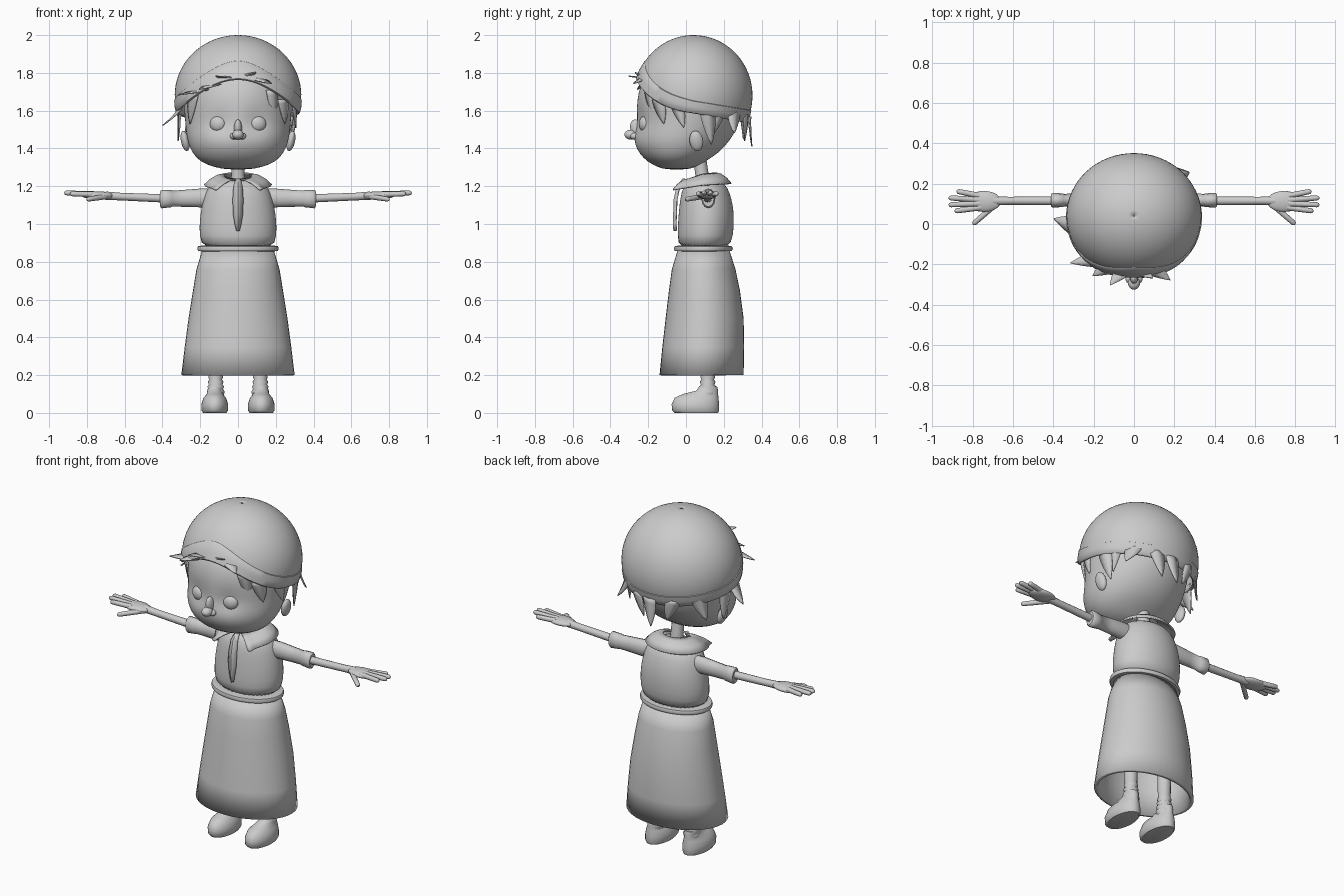
import bpy
import math
from math import sin, cos, pi, radians
from mathutils import Vector

old = bpy.data.objects.get("Cube")
if old:
    bpy.data.objects.remove(old)

grey = bpy.data.materials.new("plain_grey")
grey.use_nodes = True
tone = (0.6, 0.6, 0.6, 1)
grey.diffuse_color = tone
grey.node_tree.nodes["Principled BSDF"].inputs["Base Color"].default_value = tone


def finish(ob, thick=0, sub=0, angle=50):
    ob.data.materials.append(grey)
    if thick:
        m = ob.modifiers.new("thickness", "SOLIDIFY")
        m.thickness = thick
        m.offset = -1
    if sub:
        m = ob.modifiers.new("smooth", "SUBSURF")
        m.levels = m.render_levels = sub
    bpy.ops.object.select_all(action="DESELECT")
    ob.select_set(True)
    bpy.context.view_layer.objects.active = ob
    if ob.type == "MESH":
        bpy.ops.object.shade_smooth_by_angle(angle=radians(angle))
    return ob


def grid(name, rows, closed=True, caps=False, **kw):
    """Skin a list of equally long rows of points."""
    n = len(rows[0])
    verts = [p for row in rows for p in row]
    faces = []
    for r in range(len(rows) - 1):
        for i in range(n if closed else n - 1):
            j = (i + 1) % n
            faces.append((r * n + i, r * n + j, r * n + n + j, r * n + n + i))
    if caps:
        faces.append(tuple(reversed(range(n))))
        faces.append(tuple(range(len(verts) - n, len(verts))))
    me = bpy.data.meshes.new(name)
    me.from_pydata(verts, [], faces)
    ob = bpy.data.objects.new(name, me)
    bpy.context.collection.objects.link(ob)
    return finish(ob, **kw)


def loft(name, rings, n=40, caps=True, **kw):
    """Rings are (height, half width, front y, back y), bottom first."""
    rows = []
    for z, rx, y0, y1 in rings:
        rows.append([(rx * cos(2 * pi * i / n),
                      (y0 + y1) / 2 + (y1 - y0) / 2 * sin(2 * pi * i / n), z)
                     for i in range(n)])
    return grid(name, rows, caps=caps, **kw)


def tube(name, pts, radii, loc=(0, 0, 0), scale=(1, 1, 1)):
    cu = bpy.data.curves.new(name, "CURVE")
    cu.dimensions = "3D"
    cu.bevel_depth = 1
    cu.bevel_resolution = 4
    cu.use_fill_caps = True
    sp = cu.splines.new("POLY")
    sp.points.add(len(pts) - 1)
    for p, co, r in zip(sp.points, pts, radii):
        p.co = (*co, 1)
        p.radius = r
    sp.use_smooth = True
    ob = bpy.data.objects.new(name, cu)
    ob.location, ob.scale = loc, scale
    bpy.context.collection.objects.link(ob)
    return finish(ob)


def ball(name, loc, size, rot=(0, 0, 0)):
    bpy.ops.mesh.primitive_uv_sphere_add(segments=24, ring_count=14, location=loc, rotation=rot)
    ob = bpy.context.object
    ob.name = name
    ob.scale = size
    return finish(ob)


# Skirt, belt and bodice
loft("skirt", [(.2, .3, -.14, .305), (.35, .282, -.125, .308), (.5, .262, -.108, .305),
               (.65, .238, -.09, .285), (.76, .22, -.075, .262), (.86, .19, -.045, .23)],
     caps=False, thick=.02)
loft("belt", [(.855, .19, -.04, .22), (.858, .212, -.06, .243), (.87, .216, -.064, .248),
              (.882, .212, -.06, .243), (.886, .19, -.04, .22)])
loft("bodice", [(.86, .19, -.04, .23), (.94, .205, -.045, .25), (1.02, .204, -.042, .255),
                (1.1, .192, -.035, .25), (1.17, .172, -.025, .23), (1.21, .145, -.005, .21),
                (1.24, .08, .03, .16)], sub=1)
tube("neck", [(0, .09, 1.15), (0, .085, 1.26), (0, .07, 1.36)], [.05, .035, .035])

# Open collar with pointed front corners
rows = []
for t in (0, .35, .7, 1):
    row = []
    for i in range(41):
        a = radians(-86 + 352 * i / 40)
        f = max(0, -sin(a))
        rx, ry = .075 + .1 * t, .07 + .08 * t
        gap = .1 * t * f ** 6 * (1 if cos(a) > 0 else -1)
        z = 1.258 - .055 * t * t - .025 * f + .008 * max(0, sin(a))
        row.append((rx * cos(a) + gap, .085 + ry * sin(a), z))
    rows.append(row)
grid("collar", rows, closed=False, thick=.008)
rows = [[(-w, y, z), (0, y - .012, z), (w, y, z)] for z, w, y in
        ((1.235, .012, .0), (1.2, .02, -.03), (1.13, .025, -.045),
         (1.05, .022, -.048), (1.0, .012, -.05), (.965, .002, -.047))]
grid("neck_tie", rows, closed=False, thick=.008)

# Head, with softly sunken eye sockets
head = loft("head", [(1.288, .05, -.1, .0), (1.3, .13, -.15, .05), (1.33, .2, -.205, .1),
                     (1.37, .238, -.245, .165), (1.42, .262, -.272, .215),
                     (1.47, .273, -.275, .25), (1.52, .278, -.262, .275),
                     (1.57, .282, -.26, .292), (1.64, .288, -.262, .305),
                     (1.74, .275, -.245, .29), (1.85, .2, -.17, .22)], n=48, sub=1)
for v in head.data.vertices:
    if v.co.y < 0:
        dx, dz = (abs(v.co.x) - .1) / .06, (v.co.z - 1.535) / .045
        v.co.y += .022 * math.exp(-dx * dx - dz * dz)
ball("nose_bridge", (0, -.258, 1.5), (.022, .035, .055), (.35, 0, 0))
ball("nose_tip", (0, -.292, 1.473), (.03, .034, .026))
for s, side in ((1, "left"), (-1, "right")):
    ball(side + "_nostril", (s * .022, -.272, 1.465), (.02, .024, .018))
    ball(side + "_eye", (s * .108, -.222, 1.53), (.042, .026, .04), (0, 0, s * .3))
    ball(side + "_ear", (s * .28, .055, 1.44), (.022, .036, .055), (.15, s * .2, 0))

# Cap: a dome whose rim rises over the forehead, with a band along the rim
def rim(a):
    f = -sin(a)
    return 1.59 + .05 * f + .13 * max(0, f) ** 3


def dome(a, z, k=1.0):
    c = max(-1, min(1, (z - 1.68) / .32))
    r = math.sqrt(1 - c * c) * k
    return (.335 * r * cos(a), .04 + .312 * r * sin(a), z)


angles = [2 * pi * i / 64 for i in range(64)]
rows = []
for k in range(25):
    t = k / 24
    row = []
    for a in angles:
        end = math.acos((rim(a) - 1.68) / .32)
        row.append(dome(a, 1.68 + .32 * cos(end + (.01 - end) * t)))
    rows.append(row)
grid("cap", rows, thick=.012)
rows = [[dome(a, rim(a) + h * (1 + .5 * max(0, -sin(a))), k) for a in angles]
        for h, k in ((-.005, 1.0), (0, 1.022), (.03, 1.02), (.06, 1.012), (.064, .99))]
grid("cap_band", rows, thick=.006)

# Hair locks: angle, start height, drop, outward flare, width, sweep
locks = [(-128, 1.71, .03, .3, .09, -14), (-114, 1.74, .03, .22, .08, -9),
         (-100, 1.77, -.01, .25, .08, -8), (-84, 1.78, -.02, .12, .07, 10),
         (-72, 1.77, .03, .24, .08, 10), (-55, 1.71, .16, -.06, .07, 6),
         (-40, 1.66, .13, -.04, .08, 6), (-140, 1.68, .15, -.04, .08, -8),
         (-168, 1.62, .1, .28, .1, -10), (-185, 1.62, .18, .04, .09, -6),
         (-18, 1.64, .13, .0, .07, 8), (14, 1.6, .18, -.05, .08, 6),
         (28, 1.6, .13, -.08, .07, -6), (48, 1.6, .12, .15, .09, -8),
         (70, 1.58, .14, -.05, .08, 8), (88, 1.57, .16, .06, .08, 4),
         (115, 1.58, .13, -.05, .08, -8), (140, 1.6, .14, .05, .09, 8)]
for num, (ang, z0, drop, flare, width, sweep) in enumerate(locks):
    rows = []
    for k in range(7):
        t = k / 6
        a = radians(ang + sweep * t)
        r = .96 + flare * t ** 1.5
        mid = Vector((.32 * r * cos(a), .04 + .3 * r * sin(a), z0 - drop * t))
        out = Vector((cos(a), sin(a), 0))
        across = Vector((-sin(a), cos(a), 0)) * width * (1 - t ** 2) * .5
        rows.append([mid - across, mid + out * .012 * (1 - t), mid + across + across * .01])
    grid("hair_lock_%d" % num, rows, closed=False, thick=.006)

# Arms, hands, legs and shoes on both sides
fingers = [((.79, .145, 1.157), (.88, .163, 1.16)), ((.8, .122, 1.16), (.92, .13, 1.165)),
           ((.8, .1, 1.16), (.92, .095, 1.165)), ((.79, .078, 1.157), (.89, .064, 1.16)),
           ((.7, .085, 1.145), (.8, -.002, 1.13))]
for s, side in ((1, "left"), (-1, "right")):
    tube(side + "_sleeve", [(s * x, 0, z) for x, z in
                            ((.1, 1.14), (.19, 1.138), (.28, 1.136), (.35, 1.134),
                             (.352, 1.134), (.405, 1.132), (.412, 1.132))],
         [.045, .05, .045, .042, .045, .049, .04], (0, .118, 0), (1, .75, 1))
    tube(side + "_forearm", [(s * x, .115, z) for x, z in
                             ((.38, 1.135), (.5, 1.14), (.62, 1.145), (.7, 1.15))],
         [.022, .021, .02, .022])
    ball(side + "_palm", (s * .745, .112, 1.152), (.085, .052, .021))
    for num, (p, q) in enumerate(fingers):
        p, q = Vector(p), Vector(q)
        pts = [p.lerp(q, t) for t in (-.3, 0, .5, .9, .97, 1)]
        tube("%s_finger_%d" % (side, num), [(s * v.x, v.y, v.z) for v in pts],
             [.015, .014, .0135, .0125, .009, .003])
    x = s * .118
    tube(side + "_leg", [(x, .115, z) for z in
                         (.08, .1, .115, .125, .14, .15, .165, .175, .19, .2, .4, .8)],
         [.04, .045, .047, .038, .045, .036, .042, .033, .04, .035, .04, .05])
    shoe = loft(side + "_shoe", [(0, .062, -.06, .17), (.012, .07, -.073, .175),
                                 (.045, .071, -.076, .175), (.08, .06, -.06, .172),
                                 (.1, .042, -.015, .17), (.118, .038, .055, .17),
                                 (.14, .036, .07, .165)], n=28)
    shoe.location.x = s * .123
